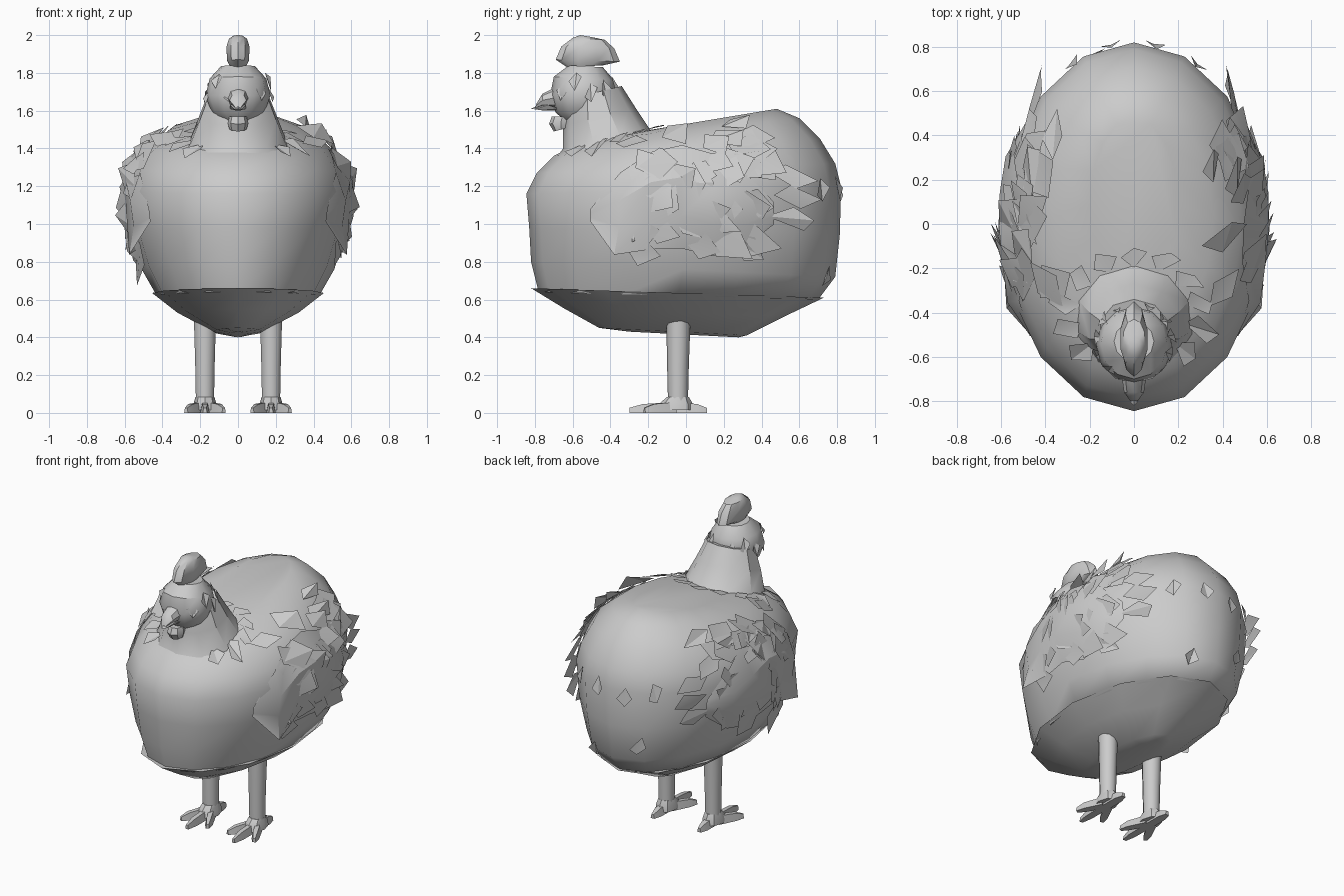
import bpy, bmesh, math, random
from mathutils import Vector
from mathutils.bvhtree import BVHTree

if "Cube" in bpy.data.objects:
    bpy.data.objects.remove(bpy.data.objects["Cube"])

random.seed(11)


def finish(bm, name, angle=35):
    bmesh.ops.recalc_face_normals(bm, faces=bm.faces)
    me = bpy.data.meshes.new(name)
    bm.to_mesh(me)
    bm.free()
    me.shade_smooth()
    me.set_sharp_from_angle(angle=math.radians(angle))
    ob = bpy.data.objects.new(name, me)
    bpy.context.collection.objects.link(ob)
    return ob


def loft(name, rings, n=14, x=0, angle=35):
    # ring = (front y, front z, back y, back z, half width)
    bm = bmesh.new()
    loops = []
    for yf, zf, yb, zb, w in rings:
        loop = []
        for i in range(n):
            a = 2 * math.pi * i / n
            t = (1 - math.cos(a)) / 2
            loop.append(bm.verts.new((x + w * math.sin(a), yf + (yb - yf) * t,
                                      zf + (zb - zf) * t)))
        loops.append(loop)
    for a, b in zip(loops, loops[1:]):
        for i in range(n):
            j = (i + 1) % n
            bm.faces.new((a[i], a[j], b[j], b[i]))
    bm.faces.new(loops[0])
    bm.faces.new(loops[-1])
    return finish(bm, name, angle)


# Plump body and the skirt-like belly under it
body = loft("body", [
    (-0.78, 0.64, 0.70, 0.60, 0.43), (-0.82, 0.80, 0.79, 0.72, 0.51),
    (-0.83, 0.98, 0.815, 0.95, 0.57), (-0.845, 1.16, 0.82, 1.20, 0.595),
    (-0.79, 1.27, 0.79, 1.32, 0.56), (-0.70, 1.36, 0.71, 1.45, 0.49),
    (-0.55, 1.44, 0.60, 1.56, 0.36), (-0.30, 1.48, 0.48, 1.61, 0.20)], 16, angle=60)
loft("belly", [
    (-0.30, 0.43, 0.28, 0.40, 0.03), (-0.46, 0.45, 0.32, 0.41, 0.13),
    (-0.64, 0.55, 0.52, 0.51, 0.32), (-0.82, 0.66, 0.73, 0.61, 0.455)], 12)

# Neck, head
loft("neck", [
    (-0.74, 1.28, -0.06, 1.40, 0.32), (-0.65, 1.40, -0.19, 1.50, 0.26),
    (-0.65, 1.52, -0.27, 1.62, 0.21), (-0.62, 1.66, -0.34, 1.73, 0.16)], 10)
loft("head", [
    (-0.62, 1.53, -0.47, 1.53, 0.07), (-0.69, 1.59, -0.41, 1.59, 0.14),
    (-0.72, 1.68, -0.37, 1.68, 0.172), (-0.70, 1.78, -0.38, 1.76, 0.15),
    (-0.62, 1.84, -0.44, 1.83, 0.09)], 12)

# Comb, beak and wattle
loft("comb", [(-0.63, 1.83, -0.44, 1.84, 0.045), (-0.69, 1.87, -0.35, 1.86, 0.06),
              (-0.66, 1.94, -0.38, 1.93, 0.065), (-0.60, 1.985, -0.43, 1.975, 0.05),
              (-0.56, 2.0, -0.50, 1.99, 0.025)], 10)
loft("beak_upper", [(-0.80, 1.61, -0.79, 1.64, 0.02), (-0.76, 1.62, -0.76, 1.69, 0.045),
                    (-0.66, 1.61, -0.66, 1.74, 0.06)], 8)
loft("beak_lower", [(-0.82, 1.61, -0.75, 1.60, 0.02), (-0.76, 1.64, -0.64, 1.60, 0.05)], 6)
loft("wattle", [(-0.70, 1.49, -0.62, 1.51, 0.045), (-0.725, 1.53, -0.60, 1.54, 0.055),
                (-0.71, 1.57, -0.60, 1.57, 0.045)], 8)

# Legs and four-toed feet
for side, sx in (("left", -1), ("right", 1)):
    x = 0.175 * sx
    loft(side + "_leg", [(-0.095, 0.04, 0.01, 0.04, 0.05), (-0.10, 0.25, 0.015, 0.25, 0.054),
                         (-0.105, 0.52, 0.025, 0.52, 0.062)], 10, x, 45)
    loft(side + "_foot_pad", [(-0.15, 0.015, 0.04, 0.015, 0.065), (-0.14, 0.05, 0.035, 0.05, 0.06),
                              (-0.10, 0.085, 0.015, 0.085, 0.05)], 8, x)
    bm = bmesh.new()
    for dx, y_end, w in ((-0.1, -0.22, 0.025), (0, -0.30, 0.026), (0.1, -0.22, 0.025), (0, 0.11, 0.03)):
        a, b = Vector((x + dx * 0.2, -0.06, 0.0)), Vector((x + dx, y_end, 0.0))
        d = (b - a).normalized()
        s = Vector((-d.y, d.x, 0))
        rows = []
        for t, k, h in ((0, 1, 0.065), (0.7, 0.95, 0.055), (1, 0.45, 0.035)):
            p = a.lerp(b, t)
            rows.append([bm.verts.new(p + s * w * k * u + Vector((0, 0, z)))
                         for u, z in ((-1, 0.008), (1, 0.008), (0.6, h), (-0.6, h))])
        for r, q in zip(rows, rows[1:]):
            for i in range(4):
                bm.faces.new((r[i], r[(i + 1) % 4], q[(i + 1) % 4], q[i]))
        bm.faces.new(rows[0])
        bm.faces.new(rows[-1])
    bmesh.ops.translate(bm, verts=bm.verts, vec=(0, 0, -0.008))
    finish(bm, side + "_toes")

# Surface lookup used to lay wings and feathers on the body
src = bmesh.new()
src.from_mesh(body.data)
tree = BVHTree.FromBMesh(src)
src.free()


def on_body(y, elev, sx):
    d = Vector((sx * math.cos(elev), 0, math.sin(elev)))
    p, n, _, _ = tree.ray_cast(Vector((0, y, 1.0)), d)
    return p, (n if n.dot(d) > 0 else -n)


def feather(bm, p, n, flow, length, width, lift, hug=True):
    # ragged four-cornered shard whose corners follow the body
    t = (flow - n * flow.dot(n)).normalized()
    s = n.cross(t)

    def corner(q, h):
        if hug:
            c, m, _, _ = tree.find_nearest(q)
            return bm.verts.new(c + n * h)
        return bm.verts.new(q + n * h)
    base = corner(p, 0.01)
    a = corner(p + t * length * random.uniform(0.2, 0.6) + s * width, 0.025)
    b = corner(p + t * length * random.uniform(0.4, 0.9) - s * width, 0.03)
    tip = corner(p + t * length, lift)
    bm.faces.new((base, a, tip))
    bm.faces.new((base, tip, b))


for side, sx in (("left", -1), ("right", 1)):
    # Wing: smooth panel hugging the flank, with a flared front corner
    bm = bmesh.new()
    grid = []
    for i in range(7):
        y = -0.50 + i * 0.16
        lo = math.radians((2, -16, -14, -13, -18, -14, 0)[i])
        hi = math.radians((10, 28, 38, 40, 36, 28, 14)[i])
        row = []
        for j in range(4):
            p, n = on_body(y, lo + (hi - lo) * j / 3, sx)
            out = 0.035 if 0 < j < 3 and 0 < i < 6 else 0.015
            if i == 1 and j == 0:
                out = 0.10
            row.append(bm.verts.new(p + n * out))
        grid.append(row)
    for r, q in zip(grid, grid[1:]):
        for j in range(3):
            bm.faces.new((r[j], r[j + 1], q[j + 1], q[j]))
    finish(bm, side + "_wing", 30)

    # Ragged feathers over the wing, shoulder and edge of the back
    bm = bmesh.new()
    for k in range(42):
        y = random.uniform(-0.40, 0.30)
        p, n = on_body(y, math.radians(random.uniform(-14, 56)), sx)
        flow = Vector((0, 1, random.uniform(-1.2, 0.5)))
        feather(bm, p, n, flow, random.uniform(0.14, 0.30),
                random.uniform(0.05, 0.12), random.uniform(0.02, 0.08))
    # Long wing tips pointing back
    for y, e in ((0.46, 18), (0.42, 5), (0.44, 30)):
        p, n = on_body(y, math.radians(e), sx)
        feather(bm, p, n, Vector((0, 1, -0.1)), 0.26, 0.06, 0.06, False)
    finish(bm, side + "_wing_feathers", 20)

# Cape of pointed feathers where the neck spreads onto the body
bm = bmesh.new()
for k in range(11):
    a = math.radians(-125 + k * 25)
    d = Vector((math.sin(a), math.cos(a), 0))
    p = Vector((0.24 * d.x, -0.43 + 0.22 * d.y, 1.49 + 0.03 * d.y))
    n = (d + Vector((0, 0, 0.8))).normalized()
    feather(bm, p, n, d + Vector((0, 0, -1)), random.uniform(0.14, 0.2), 0.06, 0.02)
finish(bm, "neck_cape", 30)

# Small tufts round the rump
bm = bmesh.new()
for x, z in ((-0.25, 1.26), (-0.1, 1.22), (0.1, 1.25), (0.27, 1.24), (0.15, 0.78), (-0.2, 0.9)):
    p, n, _, _ = tree.ray_cast(Vector((x, 2, z)), Vector((0, -1, 0)))
    n = n if n.y > 0 else -n
    feather(bm, p, n, Vector((random.uniform(-0.5, 0.5), 0, -1)), 0.13, 0.05, 0.02)
finish(bm, "rump_tufts", 20)

# Short feathers round the crown and cheeks
bm = bmesh.new()
for k in range(12):
    a = math.radians(25 + k * 28)
    n = Vector((math.sin(a), math.cos(a), 0.25)).normalized()
    p = Vector((0.14 * math.sin(a), -0.53 + 0.14 * math.cos(a), random.uniform(1.70, 1.80)))
    feather(bm, p, n, Vector((0, 0, -1)), random.uniform(0.08, 0.14), 0.035, 0.02, False)
finish(bm, "head_feathers", 20)
